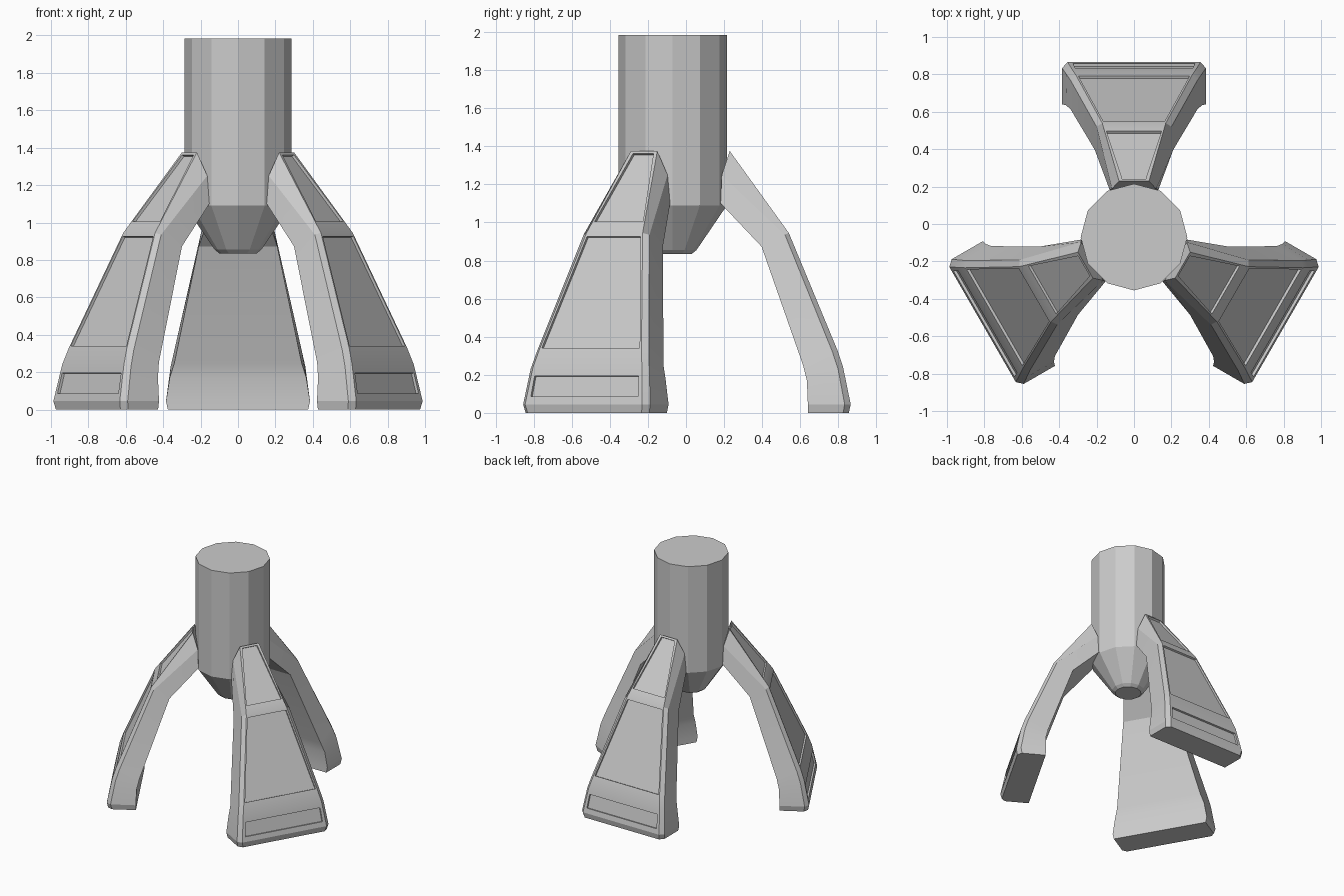
import bpy, bmesh, math
from mathutils import Matrix, Vector

if "Cube" in bpy.data.objects:
    bpy.data.objects.remove(bpy.data.objects["Cube"], do_unlink=True)

AXIS = Vector((0, -0.07, 0))

grey = bpy.data.materials.new("plain_grey")
grey.use_nodes = True
grey.diffuse_color = (0.6, 0.6, 0.6, 1)
grey.node_tree.nodes["Principled BSDF"].inputs["Base Color"].default_value = (0.6, 0.6, 0.6, 1)


def finish(bm, name, smooth_angle=None):
    bmesh.ops.recalc_face_normals(bm, faces=bm.faces)
    mesh = bpy.data.meshes.new(name)
    bm.to_mesh(mesh)
    bm.free()
    mesh.materials.append(grey)
    obj = bpy.data.objects.new(name, mesh)
    bpy.context.collection.objects.link(obj)
    if smooth_angle:
        bpy.ops.object.select_all(action="DESELECT")
        obj.select_set(True)
        bpy.context.view_layer.objects.active = obj
        bpy.ops.object.shade_smooth_by_angle(angle=math.radians(smooth_angle))
    return obj


# Central column: twelve-sided barrel with a tapered, chamfered tip
def build_column(sides=12):
    bm = bmesh.new()
    rings = []
    for radius, z in [(0.10, 0.835), (0.125, 0.855), (0.285, 1.09), (0.285, 1.985)]:
        rings.append([bm.verts.new(AXIS + Vector((radius * math.cos(math.tau * i / sides),
                                                  radius * math.sin(math.tau * i / sides), z)))
                      for i in range(sides)])
    for low, high in zip(rings, rings[1:]):
        for i in range(sides):
            j = (i + 1) % sides
            bm.faces.new((low[i], low[j], high[j], high[i]))
    bm.faces.new(rings[0])
    bm.faces.new(rings[-1])
    finish(bm, "central_column")


# Leg stations: outer radius, outer z, outer half width, inner radius, inner z, inner half width
STATIONS = [
    (0.925, 0.0, 0.375, 0.71, 0.0, 0.375),
    (0.935, 0.045, 0.385, 0.71, 0.045, 0.385),
    (0.895, 0.24, 0.36, 0.705, 0.17, 0.365),
    (0.865, 0.33, 0.34, 0.685, 0.25, 0.34),
    (0.61, 0.945, 0.20, 0.467, 0.873, 0.21),
    (0.30, 1.375, 0.11, 0.252, 1.10, 0.13),
]
# Recessed panels by station span: low z, low half width, high z, high half width
PANELS = {1: (0.085, 0.325, 0.195, 0.315),
          3: (0.34, 0.297, 0.926, 0.163),
          4: (1.005, 0.147, 1.362, 0.062)}
CHAMFER = 0.03
DEPTH = 0.015


def recessed_panel(bm, corners, span):
    """Frame, walls and sunken floor filling one outer quad of the leg."""
    r0, z0 = STATIONS[span][:2]
    r1, z1 = STATIONS[span + 1][:2]
    low_z, low_w, high_z, high_w = PANELS[span]
    inward = Vector((-(z1 - z0), 0, r1 - r0)).normalized() * DEPTH

    def on_face(side, width, z):
        return Vector((r0 + (r1 - r0) * (z - z0) / (z1 - z0), side * width, z))

    rim_points = [on_face(-1, low_w, low_z), on_face(1, low_w, low_z),
                  on_face(1, high_w, high_z), on_face(-1, high_w, high_z)]
    rim = [bm.verts.new(p) for p in rim_points]
    floor = [bm.verts.new(p + inward) for p in rim_points]
    for i in range(4):
        j = (i + 1) % 4
        bm.faces.new((corners[i], corners[j], rim[j], rim[i]))
        bm.faces.new((rim[i], rim[j], floor[j], floor[i]))
    bm.faces.new(floor)


def build_leg(name, degrees):
    bm = bmesh.new()
    sections = []
    last = len(STATIONS) - 1
    for n, (ro, zo, wo, ri, zi, wi) in enumerate(STATIONS):
        shoulder = Vector((ro, wo, zo)).lerp(Vector((ri, wo, zi)), 0.14)
        if n == last:
            shoulder = Vector((0.258, 0.118, 1.25))
        half = [Vector((ro, wo - CHAMFER, zo)), shoulder, Vector((ri, wi, zi))]
        mirrored = [Vector((p.x, -p.y, p.z)) for p in reversed(half)]
        sections.append([bm.verts.new(p) for p in half + mirrored])
    for n, (a, b) in enumerate(zip(sections, sections[1:])):
        for i in range(5):
            bm.faces.new((a[i], a[i + 1], b[i + 1], b[i]))
        outer = (a[5], a[0], b[0], b[5])
        if n in PANELS:
            recessed_panel(bm, outer, n)
        else:
            bm.faces.new(outer)
    # Foot sole and the two-part upper end
    bm.faces.new(sections[0])
    top = sections[-1]
    bm.faces.new((top[0], top[1], top[4], top[5]))
    bm.faces.new((top[1], top[2], top[3], top[4]))
    bm.transform(Matrix.Translation(AXIS) @ Matrix.Rotation(math.radians(degrees), 4, "Z"))
    finish(bm, name, 15)


build_column()
for leg_name, angle in [("back_leg", 90), ("front_right_leg", 210), ("front_left_leg", 330)]:
    build_leg(leg_name, angle)
